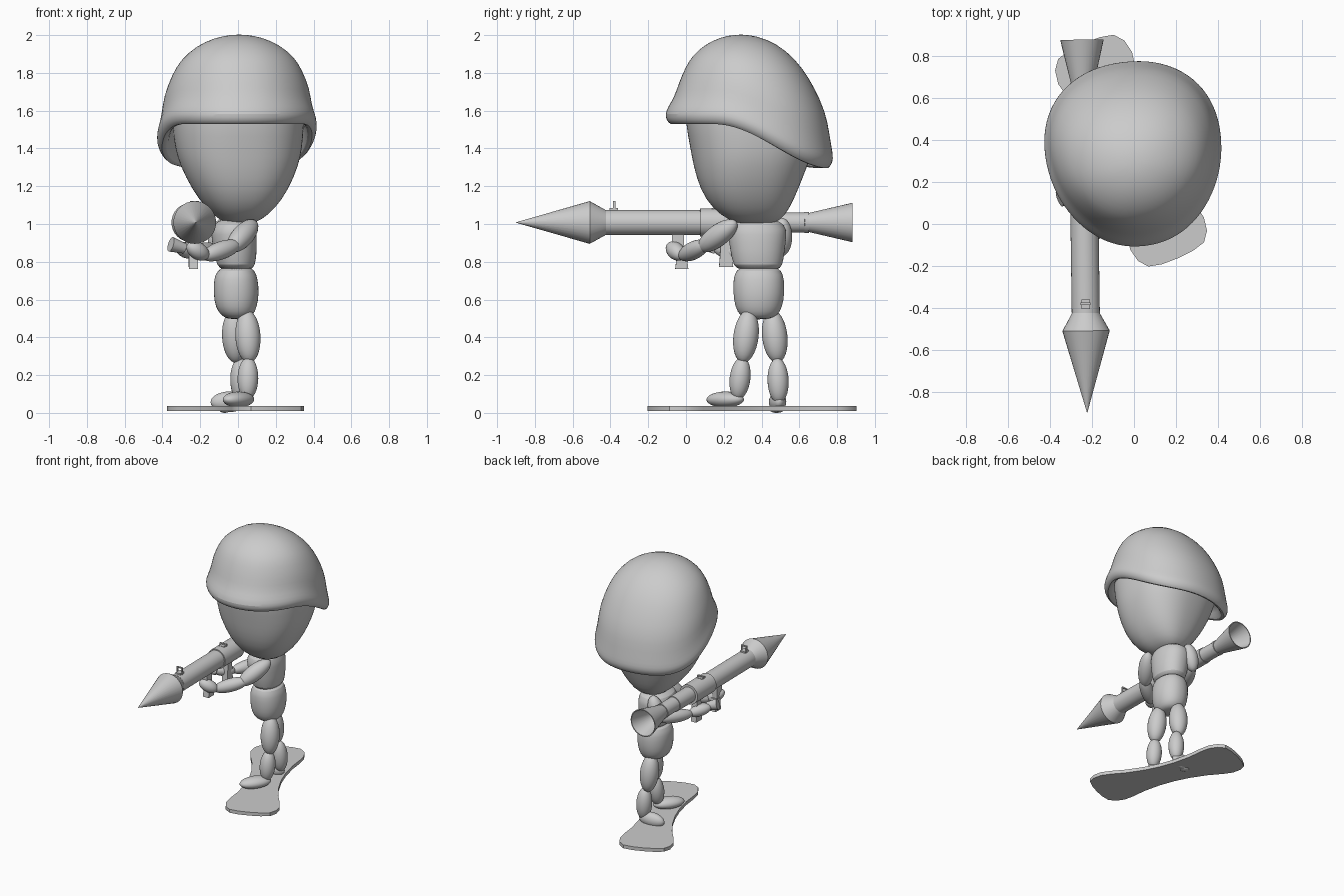
import bpy, bmesh
from math import sin, cos, pi, radians
from mathutils import Vector, Matrix

if "Cube" in bpy.data.objects:
    bpy.data.objects.remove(bpy.data.objects["Cube"])

N = 40


def make(name, bm, mat=None):
    bmesh.ops.recalc_face_normals(bm, faces=bm.faces)
    me = bpy.data.meshes.new(name)
    bm.to_mesh(me)
    bm.free()
    ob = bpy.data.objects.new(name, me)
    bpy.context.collection.objects.link(ob)
    if mat:
        ob.data.transform(mat)
    return ob


def skin(name, rings, mat=None, caps=True):
    """Bridge closed rings of points into one surface."""
    bm = bmesh.new()
    vs = [[bm.verts.new(p) for p in r] for r in rings]
    n = len(vs[0])
    for a, b in zip(vs, vs[1:]):
        for i in range(n):
            bm.faces.new((a[i], a[(i + 1) % n], b[(i + 1) % n], b[i]))
    if caps:
        bm.faces.new(vs[0])
        bm.faces.new(vs[-1])
    return make(name, bm, mat)


def sgnpow(v, e):
    return (abs(v) ** e) * (1 if v >= 0 else -1)


def body(name, rows, e=2.15, mat=None):
    """Stack of rounded sections: z, x0, x1, y0, y1."""
    rings = []
    for z, x0, x1, y0, y1 in rows:
        rings.append([((x0 + x1) / 2 + (x1 - x0) / 2 * sgnpow(sin(2 * pi * i / N), 2 / e),
                       (y0 + y1) / 2 - (y1 - y0) / 2 * sgnpow(cos(2 * pi * i / N), 2 / e), z)
                      for i in range(N)])
    ob = skin(name, rings, mat)
    m = ob.modifiers.new("smooth", 'SUBSURF')
    m.levels = m.render_levels = 1
    return ob


def limb(name, p, q, r, r2=None):
    """Ellipsoid stretched from p to q."""
    p, q = Vector(p), Vector(q)
    d = q - p
    bm = bmesh.new()
    bmesh.ops.create_uvsphere(bm, u_segments=24, v_segments=16, radius=1)
    rot = d.to_track_quat('Z', 'Y').to_matrix().to_4x4()
    sc = Matrix.Diagonal((r, r2 or r, d.length / 2, 1))
    return make(name, bm, Matrix.Translation((p + q) / 2) @ rot @ sc)


AIM = Matrix.Translation((-.236, 0, 1.008)) @ Matrix.Rotation(.014, 4, 'Z')


def turned(name, prof, caps=True):
    """Lathe (y, radius) around the launcher axis."""
    return skin(name, [[(r * cos(2 * pi * i / 32), y, r * sin(2 * pi * i / 32)) for i in range(32)]
                       for y, r in prof], AIM, caps)


def box(name, x0, x1, y0, y1, z0, z1, flare=0):
    bot = [(x0, y0 - flare, z0), (x1, y0 - flare, z0), (x1, y1 + flare, z0), (x0, y1 + flare, z0)]
    top = [(x0, y0, z1), (x1, y0, z1), (x1, y1, z1), (x0, y1, z1)]
    return skin(name, [bot, top], AIM)


# Head, turned slightly
pivot = Vector((0, .335, 0))


def turn(deg):
    return Matrix.Translation(pivot) @ Matrix.Rotation(radians(deg), 4, 'Z') @ Matrix.Translation(-pivot)


body("head", [(1.70, -.27, .28, .08, .62), (1.62, -.34, .35, .0, .70), (1.53, -.345, .35, .0, .71),
              (1.40, -.33, .34, .025, .675), (1.31, -.305, .32, .04, .64), (1.18, -.24, .265, .075, .59),
              (1.08, -.165, .195, .14, .545), (1.02, -.09, .125, .225, .50), (.995, -.04, .06, .3, .44)],
     2.4, turn(7))

# Helmet with rolled brim that dips toward the nape
def helmet_ring(s_front, s_back, dz, h):
    ring = []
    for i in range(N):
        a = 2 * pi * i / N
        x = .418 * sgnpow(sin(a), .93) * (1 - .10 * cos(a))
        y = .335 - .44 * sgnpow(cos(a), .96)
        u = min(1, max(0, (y - .1) / .66))
        z = 1.53 - .235 * u * u * (3 - 2 * u) + dz
        w = (1 - cos(a)) / 2
        s = s_front * (1 - w) + s_back * w
        if h > .1:  # fuller crown at the sides
            s *= 1 + .11 * sin(a) ** 2 * min(1, h * 1.3)
        ring.append((x * s, .29 + (y - .29) * s, z + (2.003 - z) * h))
    return ring


helmet = skin("helmet", [helmet_ring(*r) for r in [
    (.72, .84, .16, 0), (.78, .88, .05, 0), (.86, .91, .005, 0), (.95, .95, -.006, 0), (1.0, .99, .02, 0),
    (1.02, 1.01, .05, 0), (.98, 1.0, .09, 0), (.89, .97, .1, .12), (.83, .93, .1, .32), (.74, .80, .1, .54),
    (.65, .68, .1, .7), (.48, .50, .1, .86), (.27, .28, .1, .965), (.07, .07, .1, 1)]], turn(7))
sub = helmet.modifiers.new("smooth", 'SUBSURF')
sub.levels = sub.render_levels = 1

# Torso and hips
body("torso", [(.755, -.08, .065, .285, .485), (.775, -.112, .092, .25, .512), (.86, -.13, .10, .235, .522),
               (.95, -.145, .10, .22, .535), (1.0, -.135, .09, .225, .525), (1.035, -.07, .05, .3, .45)])
body("hips", [(.495, -.05, .05, .325, .445), (.515, -.09, .08, .285, .485), (.56, -.12, .10, .26, .51),
              (.63, -.13, .112, .25, .522), (.71, -.128, .105, .25, .52), (.755, -.11, .09, .265, .505),
              (.775, -.07, .055, .3, .47)])

# Legs and feet
limb("front_thigh", (.045, .335, .545), (.06, .30, .265), .067)
limb("front_shin", (.055, .30, .295), (.05, .272, .07), .055)
limb("front_foot", (.07, .30, .072), (-.065, .115, .07), .06, .042)
limb("rear_thigh", (-.025, .455, .545), (-.01, .485, .265), .067)
limb("rear_shin", (.01, .483, .29), (.02, .492, .05), .056)
limb("rear_foot", (.05, .495, .062), (-.145, .475, .055), .045, .055)

# Arms and hands
limb("front_shoulder_arm", (.09, .265, 1.01), (-.04, .07, .865), .058)
limb("front_forearm", (.01, .11, .895), (-.19, -.03, .825), .048)
limb("front_hand", (-.16, -.02, .825), (-.265, -.09, .89), .045)
limb("rear_shoulder_arm", (-.07, .51, 1.03), (-.13, .505, .83), .055)
limb("rear_forearm", (-.11, .52, .865), (-.24, .26, .845), .047)
limb("rear_hand", (-.22, .28, .845), (-.32, .15, .875), .042)
# Flared fingers past the rear grip
bm = bmesh.new()
bmesh.ops.create_cone(bm, cap_ends=True, segments=20, radius1=.028, radius2=.04, depth=.08)
cuff_dir = Vector((-1, -.4, .3)).to_track_quat('Z', 'Y').to_matrix().to_4x4()
make("rear_fingers", bm, Matrix.Translation((-.32, .135, .882)) @ cuff_dir)

# Launcher: warhead, tube, sleeve, rear pipe and hollow bell
turned("warhead", [(-.9, .001), (-.51, .113), (-.425, .066)])
turned("launch_tube", [(-.425, .067), (.1, .067), (.1, .058), (.5, .058)])
turned("tube_sleeve", [(.075, .075), (.31, .075)])
turned("rear_pipe", [(.46, .053), (.635, .053)])
turned("rear_collar", [(.628, .056), (.65, .056)])
turned("exhaust_bell", [(.64, .03), (.64, .048), (.88, .104), (.88, .097), (.66, .035)])

# Grips and sights (relative to the launcher axis)
box("front_grip", -.022, .022, -.075, -.01, -.15, -.05)
box("front_grip_foot", -.024, .024, -.045, .0, -.245, -.15, .012)
box("rear_grip", -.022, .022, .19, .235, -.235, -.05, .015)
for label, y, w, top in (("front", -.38, .02, .115), ("rear", .16, .022, .09)):
    for s in (-1, 1):
        box(label + "_sight_post", s * w - .004, s * w + .004, y - .006, y + .006, .06, top)
    box(label + "_sight_base", -w, w, y - .025, y + .02, .055, .077)
    box(label + "_sight_bar", -w, w, y - .006, y + .006, top - .008, top)

# Board with waisted sides and rounded wide ends
half = [(.0, -.56), (.08, -.556), (.145, -.54), (.18, -.495), (.192, -.43), (.178, -.36),
        (.145, -.25), (.122, -.12), (.115, 0)]
side = half + [(x, -y) for x, y in half[-2::-1]]
outline = side + [(-x, y) for x, y in side[-2:0:-1]]
place = Matrix.Translation((-.014, .35, 0)) @ Matrix.Rotation(radians(23.5), 4, 'Z')
skin("board", [[(x, y, z) for x, y in outline] for z in (.01, .036)], place)
limb("rear_sole", (-.10, .48, .02), (-.04, .48, .02), .04, .02)

# Smooth shading with sharp edges kept
for ob in bpy.context.collection.objects:
    ob.select_set(True)
    bpy.context.view_layer.objects.active = ob
bpy.ops.object.shade_smooth_by_angle(angle=radians(35))
